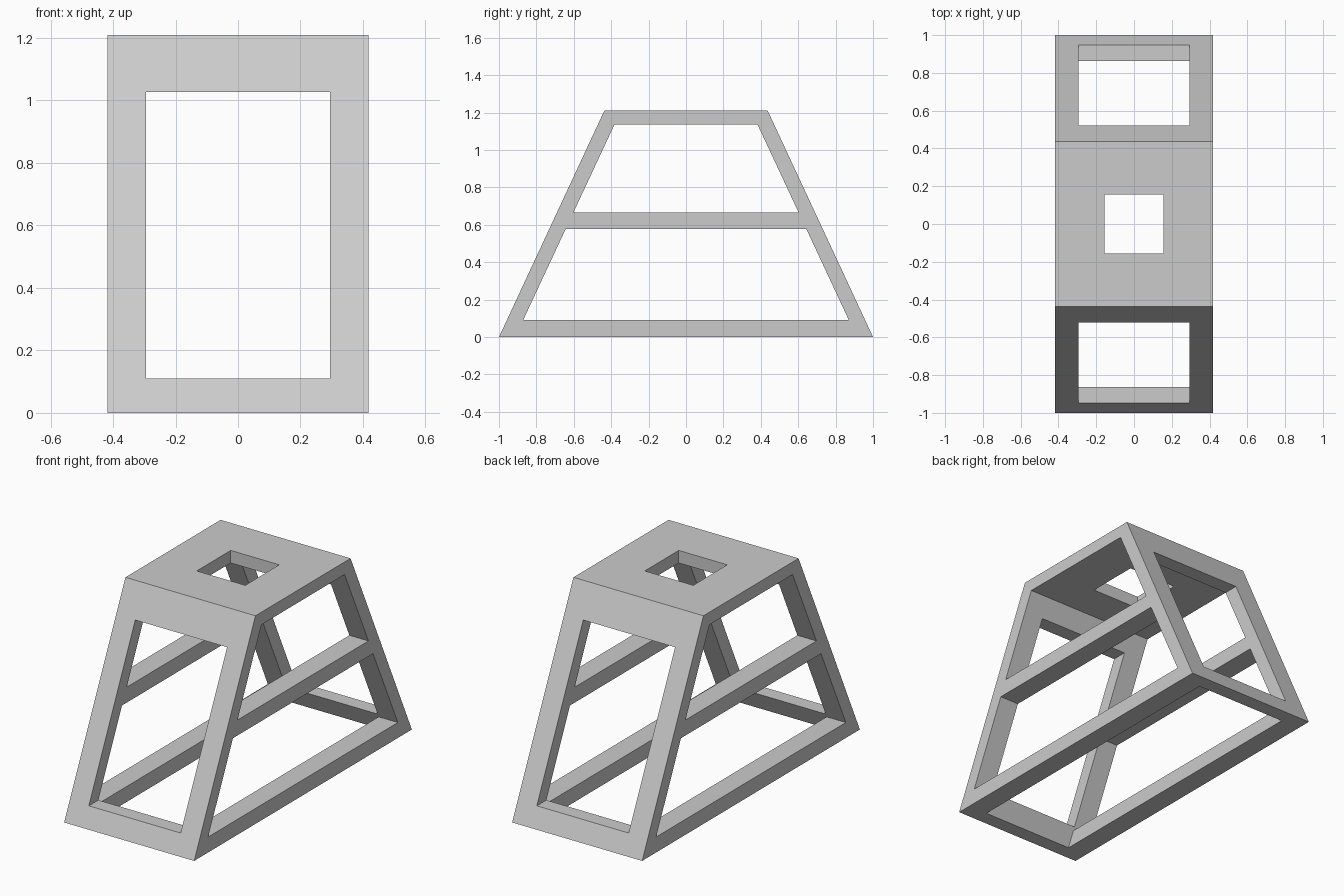
import bpy
import bmesh

cube = bpy.data.objects.get("Cube")
if cube:
    bpy.data.objects.remove(cube, do_unlink=True)

HALF_X, OPEN_X = 0.418, 0.295       # outer half width, inner half width
HEIGHT, PLATE_Z = 1.21, 1.137       # top of plate, underside of plate
SLOPE = 0.467                       # lean of the legs


def inner_y(z):
    return 0.913 - SLOPE * z


def prism(name, half_x, y_low, y_high, z_low, z_high):
    """Trapezoid profile across y and z, extruded along x."""
    profile = [(-y_low, z_low), (y_low, z_low), (y_high, z_high), (-y_high, z_high)]
    bm = bmesh.new()
    face = bm.faces.new([bm.verts.new((-half_x, y, z)) for y, z in profile])
    ext = bmesh.ops.extrude_face_region(bm, geom=[face])
    moved = [v for v in ext["geom"] if isinstance(v, bmesh.types.BMVert)]
    bmesh.ops.translate(bm, verts=moved, vec=(2 * half_x, 0, 0))
    bmesh.ops.recalc_face_normals(bm, faces=bm.faces)
    mesh = bpy.data.meshes.new(name)
    bm.to_mesh(mesh)
    bm.free()
    obj = bpy.data.objects.new(name, mesh)
    bpy.context.collection.objects.link(obj)
    return obj


def cut(target, cutter):
    mod = target.modifiers.new("opening", "BOOLEAN")
    mod.operation = "DIFFERENCE"
    mod.solver = "EXACT"
    mod.object = cutter
    bpy.context.view_layer.objects.active = target
    bpy.ops.object.modifier_apply(modifier=mod.name)
    bpy.data.objects.remove(cutter, do_unlink=True)


# Solid tapered body
frame = prism("stand_frame", HALF_X, 1.0, 0.437, 0, HEIGHT)

# Hollow core, open at the floor
cut(frame, prism("core", OPEN_X, inner_y(-0.1), inner_y(PLATE_Z), -0.1, PLATE_Z))

# Side openings below and above the middle rails
for low, high in ((0.09, 0.577), (0.667, PLATE_Z)):
    cut(frame, prism("side_opening", 0.6, inner_y(low), inner_y(high), low, high))

# End windows through both sloped ends
cut(frame, prism("end_window", OPEN_X, 1.2, 1.2, 0.11, 1.027))

# Square hole in the top plate
cut(frame, prism("plate_hole", 0.156, 0.156, 0.156, 1.05, 1.3))

# Plain grey finish
grey = bpy.data.materials.new("light_grey")
grey.use_nodes = True
colour = (0.6, 0.6, 0.6, 1)
grey.diffuse_color = colour
grey.node_tree.nodes["Principled BSDF"].inputs["Base Color"].default_value = colour
frame.data.materials.clear()
frame.data.materials.append(grey)
for poly in frame.data.polygons:
    poly.material_index = 0
    poly.use_smooth = False
